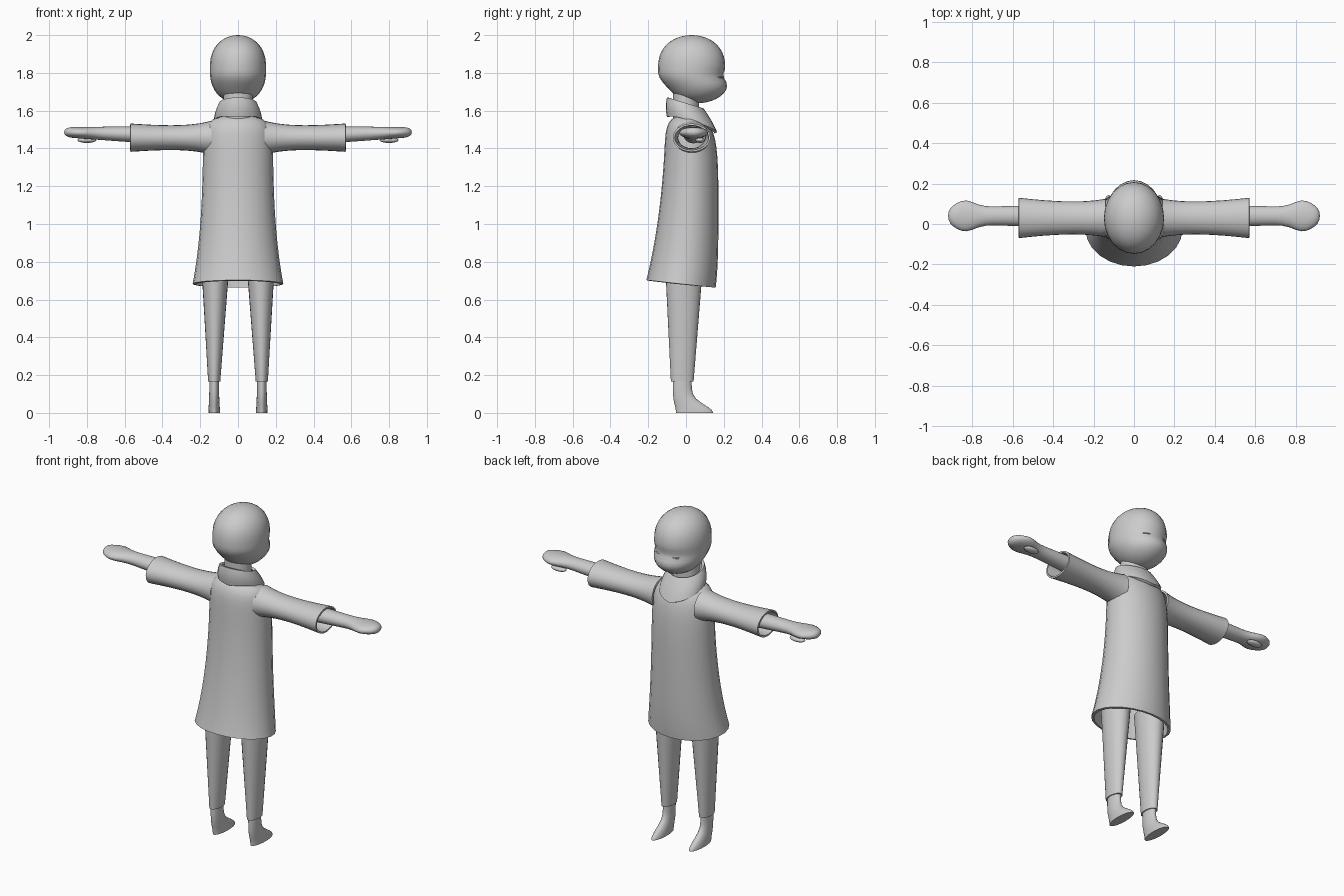
import bpy, bmesh, math

default_cube = bpy.data.objects.get("Cube")
if default_cube:
    bpy.data.objects.remove(default_cube)

grey = bpy.data.materials.new("plain grey")
grey.use_nodes = True
grey.diffuse_color = (0.6, 0.6, 0.6, 1)
grey.node_tree.nodes["Principled BSDF"].inputs["Base Color"].default_value = grey.diffuse_color


def mix(start, end, t):
    return start + (end - start) * t


def smooth_step(t):
    t = max(0, min(1, t))
    return t * t * (3 - 2 * t)


def bump(t, middle, spread):
    return math.exp(-((t - middle) / spread) ** 2)


def rounded_end(t, sharpness):
    """Stays near one, then closes to zero at t = 1."""
    return math.sqrt(1 - t ** sharpness)


def finish(obj, name):
    obj.name = obj.data.name = name
    obj.data.materials.append(grey)
    bpy.ops.object.select_all(action="DESELECT")
    obj.select_set(True)
    bpy.context.view_layer.objects.active = obj
    for modifier in list(obj.modifiers):
        bpy.ops.object.modifier_apply(modifier=modifier.name)
    bpy.ops.object.shade_smooth_by_angle(angle=math.radians(50))


def loft(name, start, end, profile, sideways=False, side=1, lift=None,
         thickness=0, capped=False, rings=20, sides=24):
    """Skin ovals along z, or along x when sideways.
    profile(t) gives centre and radius on the first cross axis, then on the second."""
    bm = bmesh.new()
    loops = []
    for ring in range(rings + 1):
        t = (1 - math.cos(math.pi * ring / rings)) / 2
        along = mix(start, end, t)
        centre_u, radius_u, centre_v, radius_v = profile(t)
        loop = []
        for i in range(sides):
            angle = math.tau * i / sides
            u = centre_u + radius_u * math.cos(angle)
            v = centre_v + radius_v * math.sin(angle)
            x, y, z = (along, u, v) if sideways else (u, v, along)
            if lift:
                z += lift(t, x, y)
            loop.append(bm.verts.new((x * side, y, z)))
        loops.append(loop)
    for lower, upper in zip(loops, loops[1:]):
        for i in range(sides):
            j = (i + 1) % sides
            bm.faces.new((lower[i], lower[j], upper[j], upper[i]))
    if capped:
        bm.faces.new(reversed(loops[0]))
        bm.faces.new(loops[-1])
    if side < 0:
        bmesh.ops.reverse_faces(bm, faces=bm.faces)
    bmesh.ops.remove_doubles(bm, verts=bm.verts, dist=0.0001)
    mesh = bpy.data.meshes.new(name)
    bm.to_mesh(mesh)
    bm.free()
    obj = bpy.data.objects.new(name, mesh)
    bpy.context.collection.objects.link(obj)
    if thickness:
        shell = obj.modifiers.new("cloth", "SOLIDIFY")
        shell.thickness = thickness
        shell.offset = -1
    finish(obj, name)


def ellipsoid(name, location, radii, turn=0):
    bpy.ops.mesh.primitive_uv_sphere_add(segments=16, ring_count=8, location=location,
                                         rotation=(0, 0, turn))
    obj = bpy.context.object
    obj.scale = radii
    finish(obj, name)


# Coat: flares to the hem, further at the back, and rounds over the shoulders
def coat_profile(t):
    flare = 1 - t
    shoulder = rounded_end(t, 24)
    back = -0.11 - 0.1 * flare ** 2
    front = 0.172 - 0.06 * t ** 8 - 0.015 * flare ** 8
    width = 0.185 + 0.055 * flare ** 3
    return 0, width * shoulder, (front + back) / 2, (front - back) / 2 * shoulder


def hem_slant(t, x, y):
    return -0.11 * y * (1 - t) ** 4


loft("coat", 0.68, 1.58, coat_profile, lift=hem_slant, thickness=0.015, rings=28)


# Collar: sloping band that dips to a point at the front
def collar_profile(t):
    roll = 0.006 * math.sin(math.pi * t)
    return 0, mix(0.128, 0.1, t) + roll, mix(0.032, -0.004, t), mix(0.133, 0.097, t) + roll


def collar_slope(t, x, y):
    return -0.3 * y - 0.02 * (1 - t) * (1 - 8 * abs(x))


loft("collar", 1.555, 1.64, collar_profile, lift=collar_slope, thickness=0.015, rings=8)


# Head: full egg with the jaw pushed forward and a shallow dip at the eyes
def head_profile(t):
    roundness = math.sqrt(1 - abs(2 * t - 1) ** 2.5)
    jaw = smooth_step((0.45 - t) / 0.3)
    dip = 0.006 * bump(t, 0.4, 0.07)
    return 0, 0.149 * roundness, 0.03 + 0.035 * jaw - dip, 0.178 * roundness - dip


loft("head", 1.64, 2, head_profile, rings=24)
loft("neck", 1.5, 1.7, lambda t: (0, 0.078, 0, 0.07), rings=4)


# Limb profiles, shared by both sides
def sleeve_profile(t):
    root = (1 - t) ** 4
    cuff = t * t
    return 0.03, 0.075 + 0.025 * cuff + 0.02 * root, 1.457, 0.06 + 0.015 * cuff + 0.03 * root


def arm_profile(t):
    tip = rounded_end(t, 30)
    width = mix(0.053, 0.04, t) + 0.034 * bump(t, 0.81, 0.15)
    return 0.04, width * tip, 1.472 + 0.014 * t, mix(0.045, 0.027, t) * tip


def trouser_profile(t):
    return mix(0.126, 0.12, t), 0.032 + 0.042 * t, mix(-0.02, -0.01, t), 0.06 + 0.04 * t


def foot_profile(t):
    toe = 0.113 * bump(t, 0, 0.3)
    return 0.126, 0.026 + 0.04 * toe, -0.02 + 0.575 * toe, 0.05 + 0.425 * toe


for side, label in ((1, "left"), (-1, "right")):
    loft(label + "_sleeve", 0.14, 0.57, sleeve_profile, sideways=True, side=side, thickness=0.01)
    loft(label + "_arm_and_hand", 0.48, 0.92, arm_profile, sideways=True, side=side)
    loft(label + "_trouser_leg", 0.165, 0.78, trouser_profile, side=side, capped=True, rings=8)
    loft(label + "_foot", 0, 0.2, foot_profile, side=side, capped=True, rings=12)
    ellipsoid(label + "_thumb", (0.8 * side, 0.075, 1.444), (0.05, 0.025, 0.015))
    ellipsoid(label + "_eyelid", (0.06 * side, 0.175, 1.777), (0.028, 0.014, 0.005), -0.5 * side)
